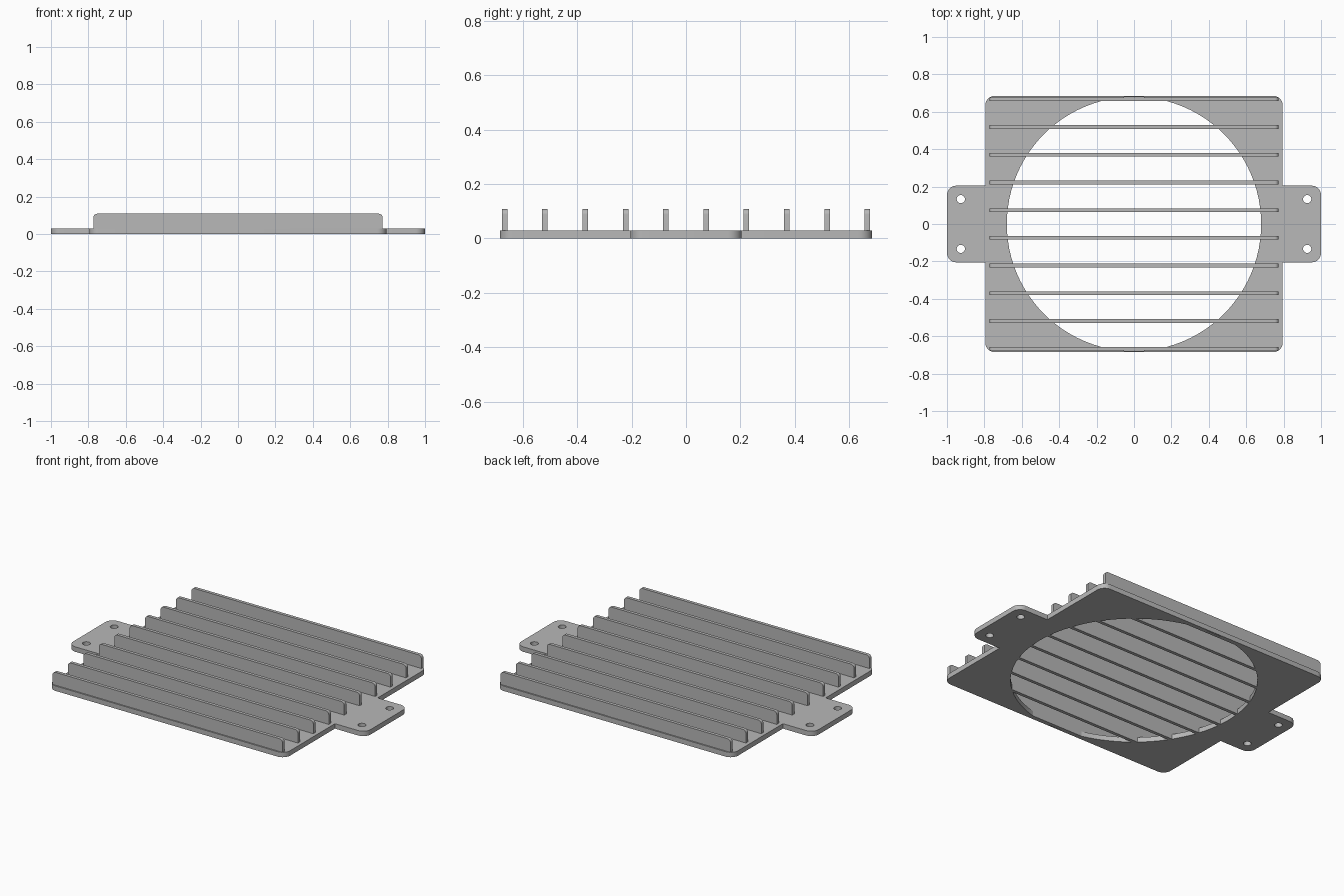
import bpy, bmesh, math
from mathutils import Vector, Matrix

cube = bpy.data.objects.get("Cube")
if cube:
    bpy.data.objects.remove(cube, do_unlink=True)

GREY = (0.48, 0.48, 0.48, 1)
grey = bpy.data.materials.new("plain grey")
grey.use_nodes = True
grey.diffuse_color = GREY
grey.node_tree.nodes["Principled BSDF"].inputs["Base Color"].default_value = GREY


def rounded(corners, steps=8):
    """Outline from (x, y, radius) right-angle corners."""
    pts = []
    for i, (x, y, r) in enumerate(corners):
        p = Vector((x, y))
        if r == 0:
            pts.append(p)
            continue
        to_prev = (Vector(corners[i - 1][:2]) - p).normalized()
        to_next = (Vector(corners[(i + 1) % len(corners)][:2]) - p).normalized()
        centre = p + r * (to_prev + to_next)
        for s in range(steps + 1):
            t = math.pi / 2 * s / steps
            pts.append(centre - r * (to_next * math.cos(t) + to_prev * math.sin(t)))
    return pts


def circle(cx, cy, r, n):
    return [Vector((cx + r * math.cos(a), cy + r * math.sin(a)))
            for a in (2 * math.pi * i / n for i in range(n))]


def slab(name, loops, thickness, matrix):
    """Solid from an outer outline and holes, centred on its thickness."""
    curve = bpy.data.curves.new(name + " outline", "CURVE")
    curve.dimensions = "2D"
    curve.fill_mode = "BOTH"
    curve.extrude = thickness / 2
    for loop in loops:
        spline = curve.splines.new("POLY")
        spline.points.add(len(loop) - 1)
        for point, p in zip(spline.points, loop):
            point.co = (p.x, p.y, 0, 1)
        spline.use_cyclic_u = True
    temp = bpy.data.objects.new(name + " outline", curve)
    bpy.context.collection.objects.link(temp)
    bpy.context.view_layer.update()
    mesh = bpy.data.meshes.new_from_object(
        temp.evaluated_get(bpy.context.evaluated_depsgraph_get()))
    bpy.data.objects.remove(temp, do_unlink=True)
    bm = bmesh.new()
    bm.from_mesh(mesh)
    bmesh.ops.remove_doubles(bm, verts=bm.verts, dist=0.0001)
    bmesh.ops.transform(bm, matrix=matrix, verts=bm.verts)
    bmesh.ops.recalc_face_normals(bm, faces=bm.faces)
    bm.to_mesh(mesh)
    bm.free()
    mesh.materials.clear()
    mesh.materials.append(grey)
    mesh.name = name
    obj = bpy.data.objects.new(name, mesh)
    bpy.context.collection.objects.link(obj)
    bpy.ops.object.select_all(action="DESELECT")
    obj.select_set(True)
    bpy.context.view_layer.objects.active = obj
    bpy.ops.object.shade_smooth_by_angle(angle=math.radians(30))
    return obj


# Base plate with two mounting tabs, a large opening and screw holes
W, D, TAB, R = 0.795, 0.685, 0.205, 0.05
THICK = 0.03
half = [(W, -D, R), (W, -TAB, 0), (1, -TAB, R), (1, TAB, R), (W, TAB, 0), (W, D, R)]
outline = rounded(half + [(-x, -y, r) for x, y, r in half])
holes = [circle(0, 0, 0.68, 96)]
holes += [circle(sx * 0.926, sy * 0.133, 0.022, 24) for sx in (-1, 1) for sy in (-1, 1)]
slab("base_plate", [outline] + holes, THICK, Matrix.Translation((0, 0, THICK / 2)))

# Row of upright louver fins with rounded top corners
FIN_X, FIN_H, COUNT, LAST = 0.773, 0.108, 10, 0.667
profile = rounded([(-FIN_X, 0, 0), (FIN_X, 0, 0), (FIN_X, FIN_H, 0.02), (-FIN_X, FIN_H, 0.02)])
upright = Matrix.Rotation(math.pi / 2, 4, "X")
for i in range(COUNT):
    y = -LAST + 2 * LAST * i / (COUNT - 1)
    slab(f"louver_fin_{i + 1}", [profile], 0.02, Matrix.Translation((0, y, 0)) @ upright)
